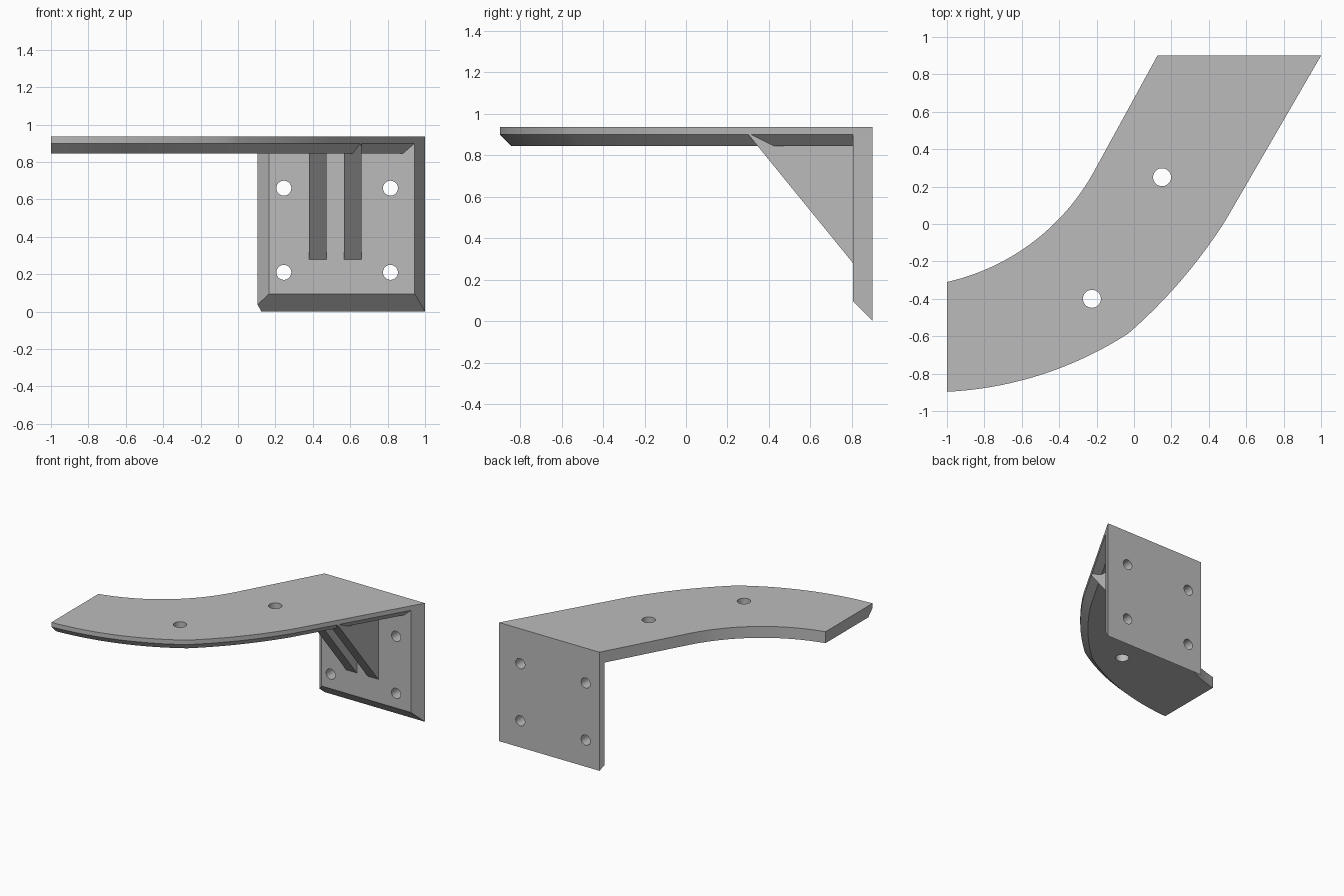
import bpy, bmesh, math
from mathutils import Vector

if "Cube" in bpy.data.objects:
    bpy.data.objects.remove(bpy.data.objects["Cube"], do_unlink=True)

GREY = (0.5, 0.5, 0.5, 1.0)
grey = bpy.data.materials.new("plain_grey")
grey.use_nodes = True
grey.diffuse_color = GREY
grey.node_tree.nodes["Principled BSDF"].inputs["Base Color"].default_value = GREY

TOP, MID, UNDER = 0.935, 0.9, 0.845   # shelf heights: top, chamfer start, underside
BACK, FACE = 0.9, 0.805               # wall plate back and front
CHAMFER = 0.055


def add_object(name, bm):
    bmesh.ops.recalc_face_normals(bm, faces=bm.faces)
    mesh = bpy.data.meshes.new(name)
    bm.to_mesh(mesh)
    bm.free()
    mesh.materials.append(grey)
    ob = bpy.data.objects.new(name, mesh)
    bpy.context.collection.objects.link(ob)
    return ob


def loft(name, rings):
    """Skin equal-sized rings of points and cap both ends."""
    bm = bmesh.new()
    rows = [[bm.verts.new(p) for p in ring] for ring in rings]
    n = len(rows[0])
    for a, b in zip(rows, rows[1:]):
        for i in range(n):
            j = (i + 1) % n
            bm.faces.new((a[i], a[j], b[j], b[i]))
    bm.faces.new(rows[0])
    bm.faces.new(rows[-1])
    return add_object(name, bm)


def arc(a, m, b, steps=24):
    """Points of the circular arc from a through m to b."""
    a, m, b = Vector(a), Vector(m), Vector(b)
    p, q = m - a, b - a
    d = 2 * (p.x * q.y - p.y * q.x)
    c = a + Vector((q.y * p.length_squared - p.y * q.length_squared,
                    p.x * q.length_squared - q.x * p.length_squared)) / d
    start = a - c
    sweep = math.atan2(start.x * (b - c).y - start.y * (b - c).x, start.dot(b - c))
    pts = []
    for i in range(steps + 1):
        t = sweep * i / steps
        pts.append(c + Vector((start.x * math.cos(t) - start.y * math.sin(t),
                               start.x * math.sin(t) + start.y * math.cos(t))))
    return pts


def inset(path, dist):
    """Shift a path to its left with mitred corners."""
    out = []
    for i, p in enumerate(path):
        d1 = (p - path[i - 1]).normalized() if i else None
        d2 = (path[i + 1] - p).normalized() if i < len(path) - 1 else None
        d1, d2 = d1 or d2, d2 or d1
        n1, n2 = Vector((-d1.y, d1.x)), Vector((-d2.y, d2.x))
        out.append(p + (n1 + n2) * dist / (1 + n1.dot(n2)))
    return out


def combine(target, other, operation):
    mod = target.modifiers.new(operation.lower(), 'BOOLEAN')
    mod.operation, mod.solver, mod.object = operation, 'EXACT', other
    bpy.context.view_layer.objects.active = target
    bpy.ops.object.modifier_apply(modifier=mod.name)
    bpy.data.objects.remove(other, do_unlink=True)


# Curved shelf with a chamfer under its outer edge
inner = arc((-1, -0.31), (-0.6, -0.139), (-0.22, 0.27)) + [Vector((0.125, BACK))]
outer = arc((-1, -0.897), (-0.5, -0.807), (-0.03, -0.585))
outer += arc((-0.03, -0.585), (0.253, -0.3), (0.49, 0.02))[1:]
outer.append(Vector((1, BACK)))
low = inset(outer, CHAMFER)
low[0] = Vector((-1, outer[0].y + CHAMFER))
edge = (outer[-1] - outer[-2]).normalized()
low[-1] = Vector((1 - CHAMFER / edge.y, BACK))


def outline(out_path, z):
    return [(p.x, p.y, z) for p in out_path + inner[::-1]]


bracket = loft("shelf_bracket", [outline(low, UNDER), outline(outer, MID), outline(outer, TOP)])

# Wall plate: chamfered bottom and left side, right side follows the shelf edge
def plate_ring(y, left):
    right = 1 + (y - BACK) * edge.x / edge.y
    bottom = BACK - y
    return [(left, y, bottom), (right, y, bottom), (right, y, TOP), (left, y, TOP)]


wall = loft("wall_plate", [plate_ring(FACE, 0.165), plate_ring(0.863, 0.105),
                           plate_ring(BACK, 0.125)])
combine(bracket, wall, 'UNION')

# Two triangular ribs, trimmed flush with the shelf edge
for x in (0.38, 0.567):
    profile = [(0.30, MID), (FACE, 0.28), (0.85, 0.28), (0.85, MID)]
    rib = loft("rib", [[(x + dx, y, z) for y, z in profile] for dx in (0, 0.093)])
    bm = bmesh.new()
    bm.from_mesh(rib.data)
    cut = bmesh.ops.bisect_plane(bm, geom=bm.verts[:] + bm.edges[:] + bm.faces[:],
                                 plane_co=(1, BACK, 0), plane_no=(edge.y, -edge.x, 0),
                                 clear_outer=True)
    rim = [e for e in cut["geom_cut"] if isinstance(e, bmesh.types.BMEdge)]
    if rim:
        bmesh.ops.holes_fill(bm, edges=[e for e in bm.edges if e.is_boundary])
    bmesh.ops.recalc_face_normals(bm, faces=bm.faces)
    bm.to_mesh(rib.data)
    bm.free()
    combine(bracket, rib, 'UNION')


# Screw holes through the shelf and the wall plate
def drill(centre, radius, along_y):
    ring = [(radius * math.cos(t), radius * math.sin(t))
            for t in (math.tau * i / 48 for i in range(48))]
    cx, cy, cz = centre
    if along_y:
        rings = [[(cx + u, cy + d, cz + v) for u, v in ring] for d in (-0.1, 0.1)]
    else:
        rings = [[(cx + u, cy + v, cz + d) for u, v in ring] for d in (-0.1, 0.1)]
    combine(bracket, loft("hole_cutter", rings), 'DIFFERENCE')


for x, y in ((0.15, 0.25), (-0.225, -0.4)):
    drill((x, y, 0.89), 0.048, False)
for x in (0.245, 0.815):
    for z in (0.21, 0.66):
        drill((x, 0.85, z), 0.04, True)

# Smooth curves, crisp edges
bpy.ops.object.select_all(action='DESELECT')
bracket.select_set(True)
bpy.context.view_layer.objects.active = bracket
bpy.ops.object.shade_smooth_by_angle(angle=math.radians(10))
